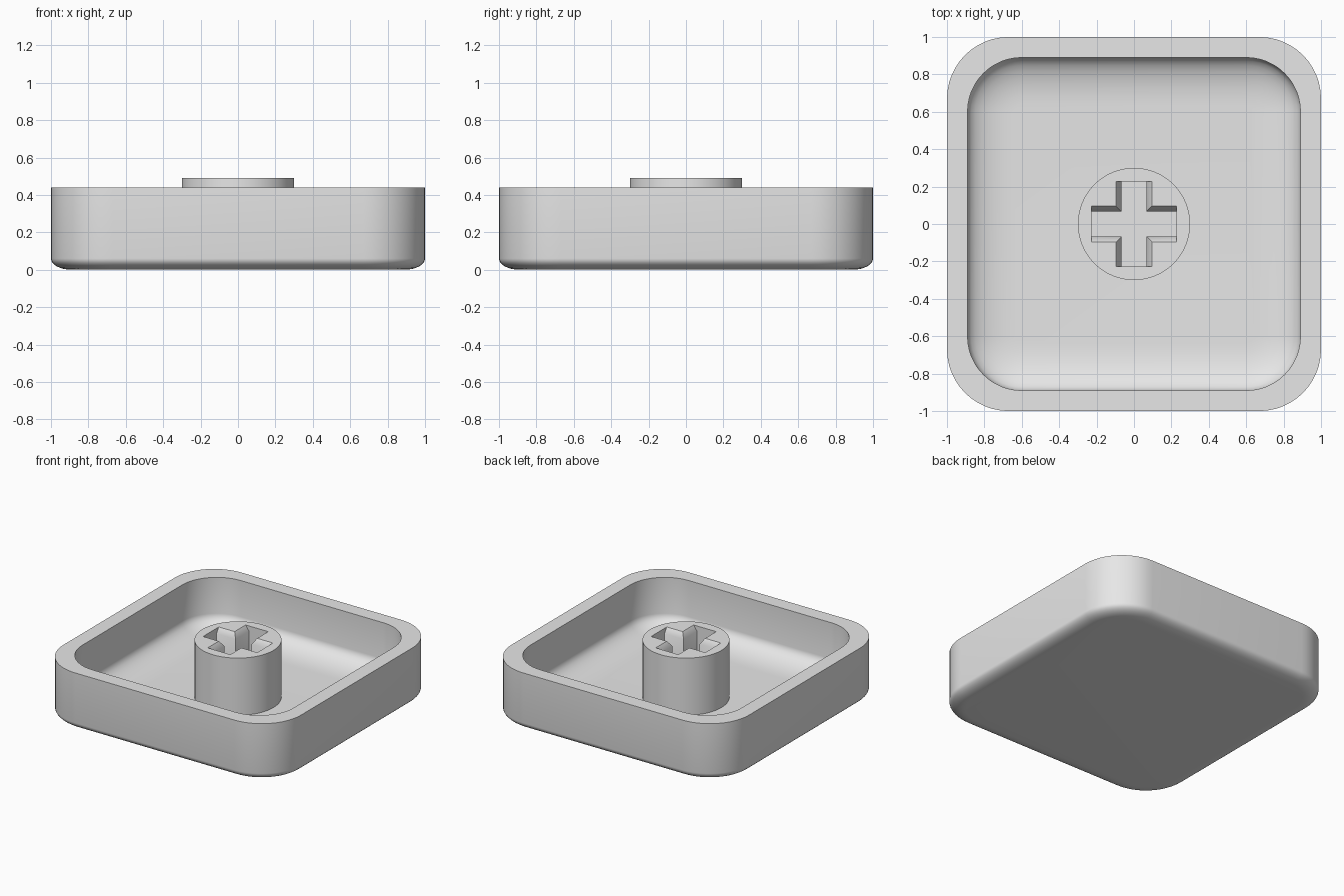
import bpy, bmesh
from math import sin, cos, pi, radians

if "Cube" in bpy.data.objects:
    bpy.data.objects.remove(bpy.data.objects["Cube"], do_unlink=True)

grey = bpy.data.materials.new("light_grey_plastic")
grey.use_nodes = True
grey.diffuse_color = (0.8, 0.8, 0.8, 1)
grey.node_tree.nodes["Principled BSDF"].inputs["Base Color"].default_value = (0.8, 0.8, 0.8, 1)


def rounded_square(half, radius, steps=12):
    """Outline of a square with rounded corners, counter-clockwise."""
    points = []
    for corner in range(4):
        middle = pi / 4 + corner * pi / 2
        sx = 1 if cos(middle) > 0 else -1
        sy = 1 if sin(middle) > 0 else -1
        for i in range(steps + 1):
            a = corner * pi / 2 + i / steps * pi / 2
            points.append((sx * (half - radius) + radius * cos(a),
                           sy * (half - radius) + radius * sin(a)))
    return points


def circle(radius, count=64):
    return [(radius * cos(2 * pi * i / count), radius * sin(2 * pi * i / count))
            for i in range(count)]


def cross(length, width):
    """Outline of a plus sign, one arm per quarter turn."""
    points = []
    for c, s in ((1, 0), (0, 1), (-1, 0), (0, -1)):
        for u, v in ((length, -width), (length, width), (width, width)):
            points.append((u * c - v * s, u * s + v * c))
    return points


def ring(bm, outline, z):
    return [bm.verts.new((x, y, z)) for x, y in outline]


def bridge(bm, a, b):
    for i in range(len(a)):
        j = (i + 1) % len(a)
        bm.faces.new((a[i], a[j], b[j], b[i]))


def finish(bm, name):
    bmesh.ops.recalc_face_normals(bm, faces=bm.faces)
    mesh = bpy.data.meshes.new(name)
    bm.to_mesh(mesh)
    bm.free()
    mesh.materials.append(grey)
    obj = bpy.data.objects.new(name, mesh)
    bpy.context.collection.objects.link(obj)
    bpy.ops.object.select_all(action="DESELECT")
    obj.select_set(True)
    bpy.context.view_layer.objects.active = obj
    bpy.ops.object.shade_smooth_by_angle(angle=radians(35))


# Hollow tray: rounded underside, outer wall, rim, inner wall, dished floor
RIM, FLOOR = 0.44, 0.055
STEPS = 8
sections = []
for i in range(STEPS + 1):
    a = pi / 2 * (1 - i / STEPS)
    inset = 0.11 * (1 - cos(a))
    sections.append((1 - inset, 0.33 - inset, 0.06 * (1 - sin(a))))
sections += [(1, 0.33, RIM), (0.89, 0.29, RIM)]
for i in range(STEPS + 1):
    a = pi / 2 * i / STEPS
    inset = 0.25 * (1 - cos(a))
    sections.append((0.89 - inset, 0.29 - inset, FLOOR + 0.11 * (1 - sin(a))))

bm = bmesh.new()
rings = [ring(bm, rounded_square(h, r), z) for h, r, z in sections]
for lower, upper in zip(rings, rings[1:]):
    bridge(bm, lower, upper)
bm.faces.new(rings[0][::-1])
bm.faces.new(rings[-1])
finish(bm, "tray")

# Round post with a chamfered cross-shaped socket
TOP = 0.49
bm = bmesh.new()
base = ring(bm, circle(0.3), FLOOR - 0.01)
top = ring(bm, circle(0.3), TOP)
mouth = ring(bm, cross(0.228, 0.095), TOP)
throat = ring(bm, cross(0.228, 0.067), TOP - 0.04)
bottom = ring(bm, cross(0.228, 0.067), FLOOR + 0.005)
bridge(bm, base, top)
bridge(bm, mouth, throat)
bridge(bm, throat, bottom)
bm.faces.new(bottom)
bm.faces.new(base[::-1])
edges = [bm.edges.get((loop[i - 1], loop[i]))
         for loop in (top, mouth) for i in range(len(loop))]
bmesh.ops.triangle_fill(bm, edges=edges, use_beauty=True, normal=(0, 0, 1))
finish(bm, "socket_post")
